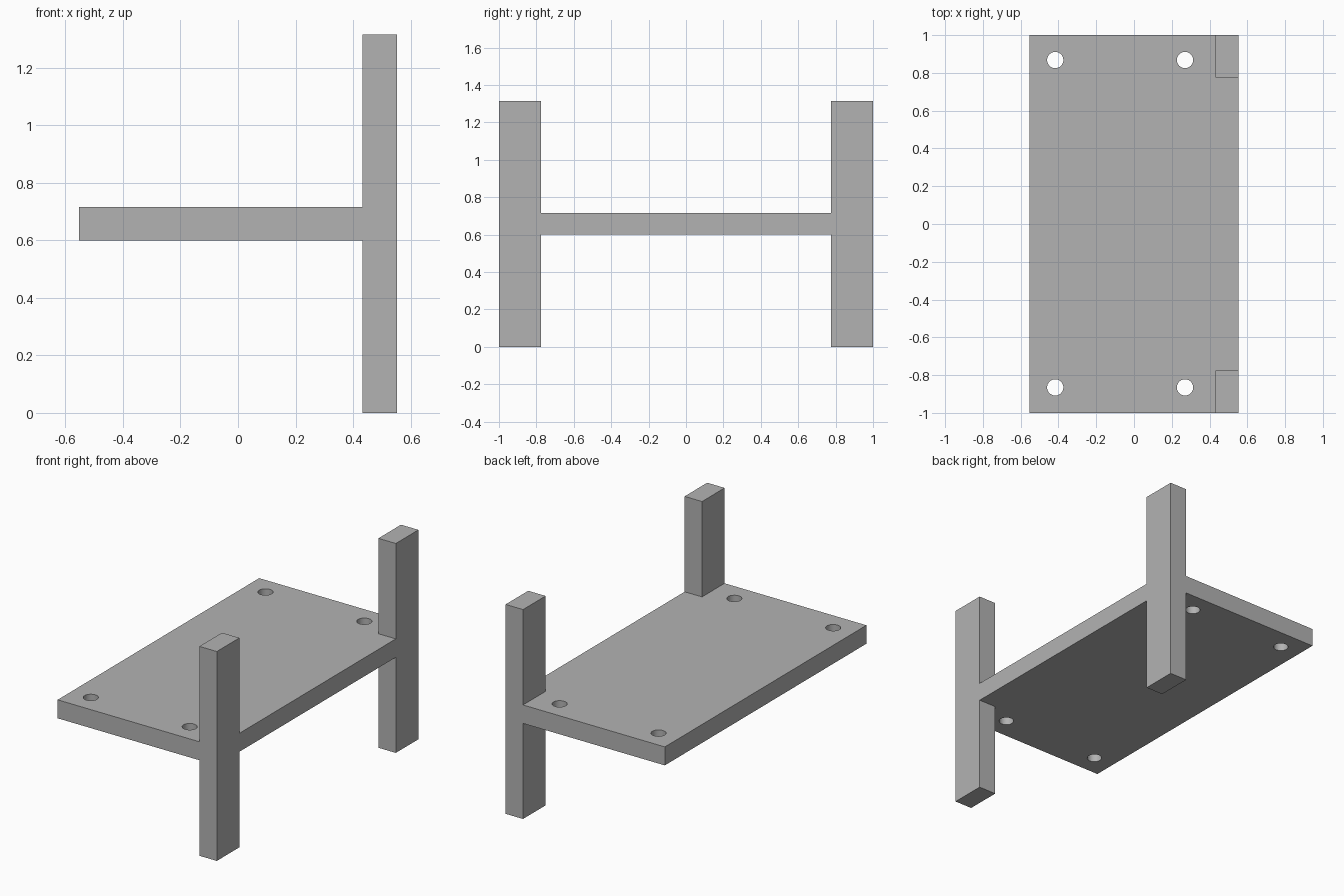
import bpy

if "Cube" in bpy.data.objects:
    bpy.data.objects.remove(bpy.data.objects["Cube"], do_unlink=True)

HALF_X, HALF_Y, HEIGHT = 0.553, 1.0, 1.315
POST_X, POST_Y = 0.432, 0.776
PLATE_Z = (0.6, 0.716)

grey = bpy.data.materials.new("plain_grey")
grey.use_nodes = True
colour = (0.45, 0.45, 0.45, 1)
grey.diffuse_color = colour
grey.node_tree.nodes["Principled BSDF"].inputs["Base Color"].default_value = colour


def box(name, low, high):
    bpy.ops.mesh.primitive_cube_add(size=1, location=[(a + b) / 2 for a, b in zip(low, high)])
    obj = bpy.context.object
    obj.name = name
    obj.scale = [b - a for a, b in zip(low, high)]
    bpy.ops.object.transform_apply(location=True, rotation=False, scale=True)
    obj.data.materials.append(grey)
    return obj


def combine(target, tool, operation):
    mod = target.modifiers.new(operation.title(), "BOOLEAN")
    mod.operation = operation
    mod.solver = "EXACT"
    mod.object = tool
    bpy.context.view_layer.objects.active = target
    bpy.ops.object.modifier_apply(modifier=mod.name)
    bpy.data.objects.remove(tool, do_unlink=True)


# Flat plate
plate = box("plate_with_posts", (-HALF_X, -HALF_Y, PLATE_Z[0]), (HALF_X, HALF_Y, PLATE_Z[1]))

# Corner posts, flush with the plate edges and joined to it
for side in (-1, 1):
    y_low, y_high = sorted((side * POST_Y, side * HALF_Y))
    post = box("post", (POST_X, y_low, 0), (HALF_X, y_high, HEIGHT))
    combine(plate, post, "UNION")

# Four round through holes
for x in (-0.417, 0.27):
    for y in (-0.865, 0.868):
        bpy.ops.mesh.primitive_cylinder_add(vertices=48, radius=0.043, depth=0.3,
                                            location=(x, y, sum(PLATE_Z) / 2))
        drill = bpy.context.object
        drill.data.materials.append(grey)
        combine(plate, drill, "DIFFERENCE")

# Smooth hole walls, sharp outer edges
bpy.ops.object.select_all(action="DESELECT")
plate.select_set(True)
bpy.context.view_layer.objects.active = plate
bpy.ops.object.shade_smooth_by_angle()
